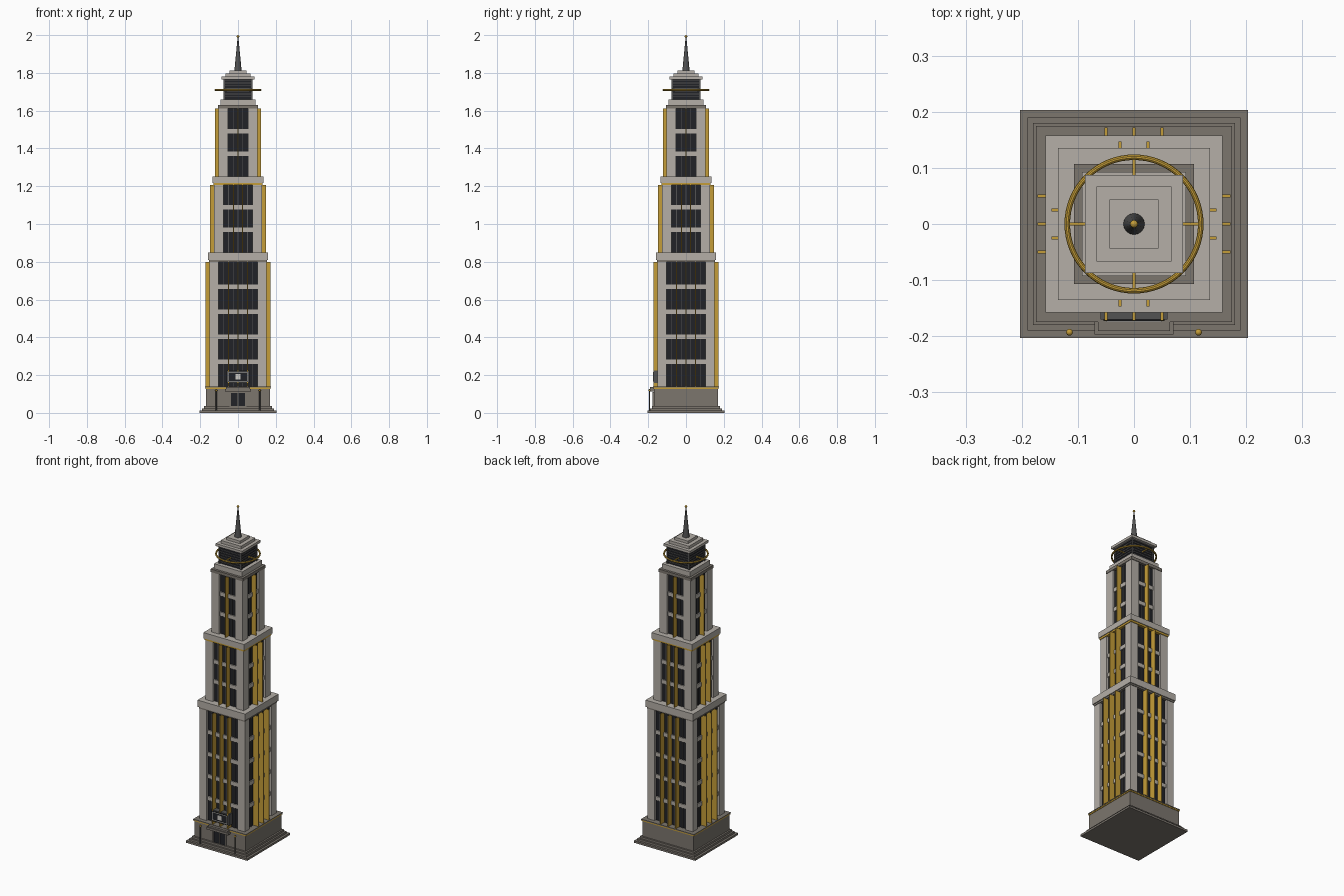
import bpy, bmesh, math
from mathutils import Matrix, Vector

if "Cube" in bpy.data.objects:
    bpy.data.objects.remove(bpy.data.objects["Cube"])


def mat(name, r, g, b):
    m = bpy.data.materials.new(name)
    m.diffuse_color = (r, g, b, 1)
    m.use_nodes = True
    m.node_tree.nodes["Principled BSDF"].inputs["Base Color"].default_value = m.diffuse_color
    return m


LIGHT = mat("light stone", 0.46, 0.43, 0.39)
DARK = mat("dark stone", 0.20, 0.18, 0.155)
GOLD = mat("gold", 0.56, 0.34, 0.04)
GLASS = mat("dark glass", 0.015, 0.016, 0.02)
METAL = mat("grey metal", 0.085, 0.085, 0.085)
PALE = mat("pale trim", 0.62, 0.60, 0.56)


def boxes(name, items, material, turns=1):
    """One object from (x0,x1,y0,y1,z0,z1) boxes, repeated around the tower."""
    bm = bmesh.new()
    for x0, x1, y0, y1, z0, z1 in items:
        for k in range(turns):
            m = (Matrix.Rotation(k * math.pi / 2, 4, 'Z')
                 @ Matrix.Translation(((x0 + x1) / 2, (y0 + y1) / 2, (z0 + z1) / 2))
                 @ Matrix.Diagonal((x1 - x0, y1 - y0, z1 - z0, 1)))
            bmesh.ops.create_cube(bm, size=1, matrix=m)
    me = bpy.data.meshes.new(name)
    bm.to_mesh(me)
    bm.free()
    me.materials.append(material)
    ob = bpy.data.objects.new(name, me)
    bpy.context.collection.objects.link(ob)
    return ob


def slab(name, h, z0, z1, material):
    return boxes(name, [(-h, h, -h, h, z0, z1)], material)


def finish(name, material):
    ob = bpy.context.object
    ob.name = name
    ob.data.materials.append(material)
    bpy.ops.object.shade_smooth_by_angle()
    return ob


# stepped plinth and base block
for i, (h, z0, z1) in enumerate([(0.203, 0, 0.012), (0.19, 0.012, 0.024), (0.18, 0.024, 0.036)]):
    slab(f"plinth_step_{i + 1}", h, z0, z1, DARK)
slab("base_block", 0.17, 0.036, 0.127, DARK)
slab("base_gold_band", 0.173, 0.127, 0.134, GOLD)
slab("base_cap", 0.175, 0.134, 0.139, DARK)


def tier(name, half, win, z0, z1, rows, fins, mullions, fin_out):
    """Shaft section: glass core, corner piers, spandrels, mullions and gold fins."""
    core = half - 0.013
    slab(name + "_glass", core, z0, z1, GLASS)
    boxes(name + "_corner_piers", [(win, half, -half, -win, z0, z1)], LIGHT, 4)
    step = (z1 - z0) / rows
    boxes(name + "_spandrels",
          [(-win, win, -core - 0.007, -core + 0.004, z0 + i * step - 0.012, z0 + i * step + 0.012)
           for i in range(1, rows)], LIGHT, 4)
    boxes(name + "_mullions",
          [(x - 0.0018, x + 0.0018, -core - 0.004, -core + 0.002, z0, z1) for x in mullions],
          METAL, 4)
    boxes(name + "_fins",
          [(x - 0.0025, x + 0.0025, -fin_out, -core + 0.002, z0, z1) for x in fins], GOLD, 4)


tier("lower_shaft", 0.15, 0.103, 0.139, 0.80, 5, (-0.05, 0, 0.05),
     (-0.075, -0.025, 0.025, 0.075), 0.172)
tier("middle_shaft", 0.127, 0.077, 0.85, 1.207, 3, (-0.025, 0.025), (-0.05, 0, 0.05), 0.147)
tier("upper_shaft", 0.104, 0.052, 1.252, 1.612, 3, (0,), (-0.025, 0.025), 0.121)

# setback cornices
slab("lower_cornice_neck", 0.153, 0.80, 0.81, DARK)
slab("lower_cornice", 0.158, 0.81, 0.85, LIGHT)
slab("middle_cornice_gold", 0.131, 1.207, 1.218, GOLD)
slab("middle_cornice", 0.135, 1.218, 1.252, LIGHT)
slab("upper_cornice_neck", 0.107, 1.612, 1.63, DARK)
slab("upper_cornice", 0.093, 1.63, 1.66, LIGHT)

# lantern room with louvres and corner posts
slab("lantern_glass", 0.07, 1.66, 1.765, GLASS)
boxes("lantern_louvres",
      [(-0.074, 0.074, -0.074, -0.068, z, z + 0.004) for z in
       [1.672 + 0.0145 * i for i in range(7)]], METAL, 4)
boxes("lantern_posts", [(0.068, 0.076, -0.076, -0.068, 1.66, 1.765)], METAL, 4)

# stepped roof
for i, (h, z0, z1) in enumerate([(0.087, 1.765, 1.78), (0.067, 1.78, 1.797), (0.044, 1.797, 1.813)]):
    slab(f"roof_step_{i + 1}", h, z0, z1, LIGHT)

# gold ring around the lantern
bpy.ops.mesh.primitive_torus_add(major_radius=0.119, minor_radius=0.005, major_segments=64,
                                 minor_segments=10, location=(0, 0, 1.71))
finish("halo_ring", GOLD)
boxes("ring_brackets", [(-0.003, 0.003, -0.119, -0.07, 1.707, 1.713)], GOLD, 4)

# spire and finial
bpy.ops.mesh.primitive_cone_add(vertices=16, radius1=0.019, radius2=0.002, depth=0.177,
                                location=(0, 0, 1.9015))
finish("spire", METAL)
bpy.ops.mesh.primitive_uv_sphere_add(segments=16, ring_count=8, radius=0.007,
                                     location=(0, 0, 1.993))
finish("finial", GOLD)

# entrance: doors, frame and canopy
boxes("entrance_doors", [(-0.037, -0.002, -0.174, -0.168, 0.036, 0.105),
                         (0.002, 0.037, -0.174, -0.168, 0.036, 0.105)], GLASS)
boxes("entrance_frame", [(-0.044, -0.037, -0.177, -0.168, 0.036, 0.111),
                         (0.037, 0.044, -0.177, -0.168, 0.036, 0.111),
                         (-0.002, 0.002, -0.176, -0.168, 0.036, 0.105),
                         (-0.037, 0.037, -0.177, -0.168, 0.105, 0.111)], DARK)
boxes("canopy", [(-0.07, 0.07, -0.197, -0.165, 0.114, 0.127)], DARK)
boxes("canopy_cap", [(-0.064, 0.064, -0.191, -0.165, 0.127, 0.137)], DARK)

# dark panel over the entrance with pale border
boxes("front_panel", [(-0.06, 0.06, -0.170, -0.135, 0.158, 0.225)], METAL)
boxes("panel_face", [(-0.054, 0.054, -0.173, -0.169, 0.163, 0.22)], GLASS)
boxes("panel_border", [(-0.05, 0.05, -0.175, -0.172, 0.213, 0.216),
                       (-0.05, 0.05, -0.175, -0.172, 0.167, 0.170),
                       (-0.05, -0.047, -0.175, -0.172, 0.170, 0.213),
                       (0.047, 0.05, -0.175, -0.172, 0.170, 0.213),
                       (-0.012, 0.012, -0.175, -0.172, 0.178, 0.205)], PALE)

# pair of lamp posts on the plinth
for side, sx in (("left", -1), ("right", 1)):
    bpy.ops.mesh.primitive_cylinder_add(vertices=12, radius=0.003, depth=0.105,
                                        location=(sx * 0.115, -0.193, 0.0645))
    finish(side + "_lamp_post", METAL)
    bpy.ops.mesh.primitive_uv_sphere_add(segments=16, ring_count=8, radius=0.006,
                                         location=(sx * 0.115, -0.193, 0.119))
    finish(side + "_lamp_globe", GOLD)
